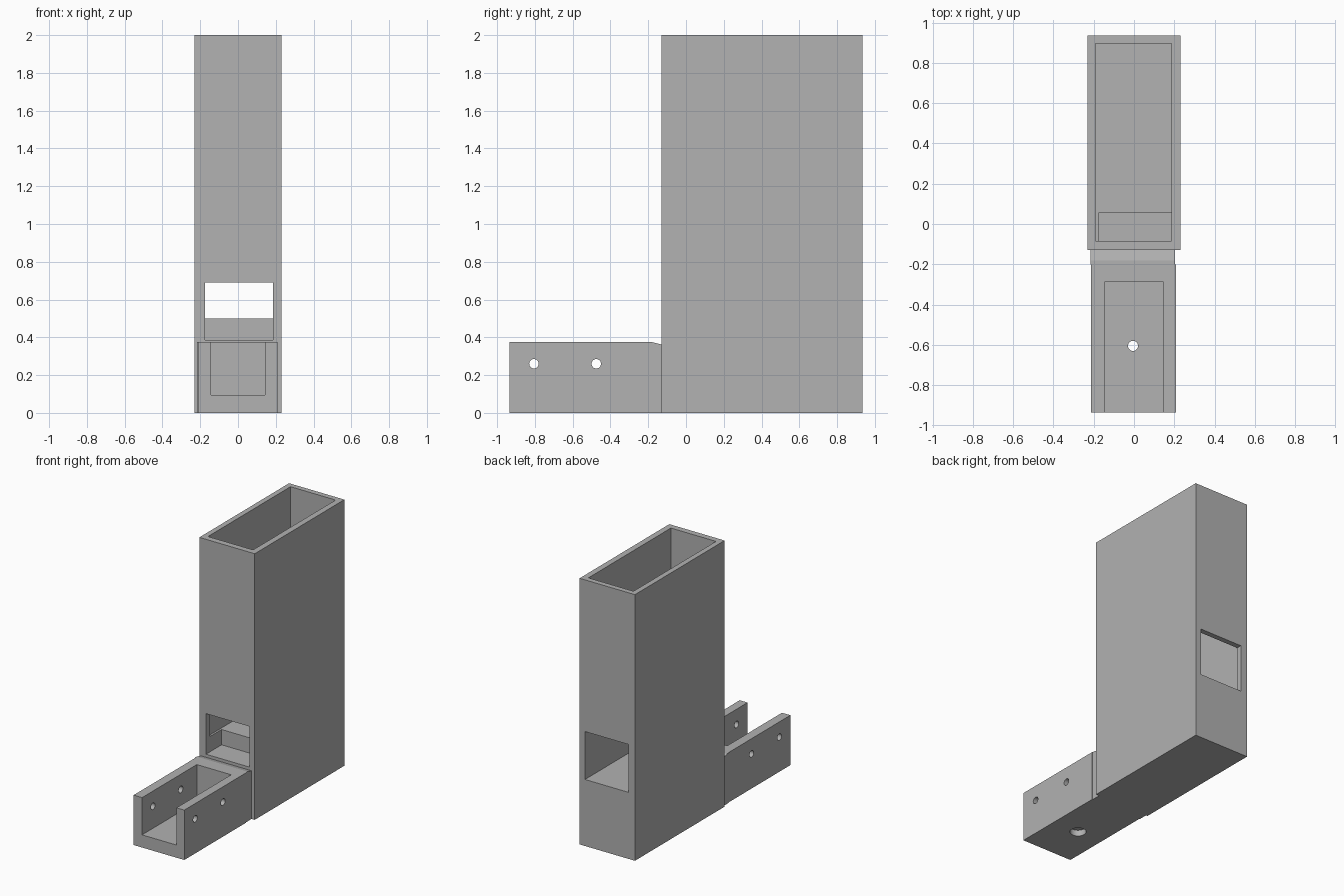
import bpy
import bmesh
from math import radians
from mathutils import Matrix

cube = bpy.data.objects.get("Cube")
if cube:
    bpy.data.objects.remove(cube, do_unlink=True)

grey = bpy.data.materials.new("plain grey")
grey.use_nodes = True
GREY = (0.445, 0.445, 0.445, 1.0)
grey.diffuse_color = GREY
grey.node_tree.nodes["Principled BSDF"].inputs["Base Color"].default_value = GREY


def add_object(name, bm):
    bmesh.ops.recalc_face_normals(bm, faces=bm.faces)
    mesh = bpy.data.meshes.new(name)
    bm.to_mesh(mesh)
    bm.free()
    mesh.materials.append(grey)
    ob = bpy.data.objects.new(name, mesh)
    bpy.context.collection.objects.link(ob)
    return ob


def prism(name, x0, x1, outline):
    """Extrude a (y, z) outline from x0 to x1."""
    bm = bmesh.new()
    face = bm.faces.new([bm.verts.new((x0, y, z)) for y, z in outline])
    ext = bmesh.ops.extrude_face_region(bm, geom=[face])
    verts = [v for v in ext["geom"] if isinstance(v, bmesh.types.BMVert)]
    bmesh.ops.translate(bm, verts=verts, vec=(x1 - x0, 0, 0))
    return add_object(name, bm)


def box(name, x, y, z):
    return prism(name, *x, [(y[0], z[0]), (y[1], z[0]), (y[1], z[1]), (y[0], z[1])])


def rod(name, centre, radius, length, axis="Z"):
    bm = bmesh.new()
    turn = Matrix.Rotation(radians(90), 4, "Y") if axis == "X" else Matrix()
    bmesh.ops.create_cone(bm, cap_ends=True, segments=32, radius1=radius, radius2=radius,
                          depth=length, matrix=Matrix.Translation(centre) @ turn)
    return add_object(name, bm)


def cut(target, cutters):
    """Subtract each cutter, then discard it."""
    bpy.context.view_layer.objects.active = target
    for cutter in cutters:
        cutter.hide_render = True
        mod = target.modifiers.new("cut", "BOOLEAN")
        mod.operation = "DIFFERENCE"
        mod.solver = "EXACT"
        mod.object = cutter
        bpy.ops.object.modifier_apply(modifier=mod.name)
        bpy.data.objects.remove(cutter, do_unlink=True)


# Tall open-topped hopper with a stepped floor and front and back openings
hopper = box("hopper", (-0.23, 0.23), (-0.13, 0.935), (0, 2))
opening = (-0.175, 0.185)
cut(hopper, [
    box("cavity", (-0.19, 0.185), (-0.085, 0.895), (0.5, 2.2)),
    box("front_opening", opening, (-0.3, 0.055), (0.385, 0.69)),
    box("back_opening", opening, (0.8, 1.1), (0.5, 0.86)),
])

# Short neck with a sloping top edge, joining the tray to the hopper
prism("neck", -0.217, 0.204,
      [(-0.2, 0), (-0.13, 0), (-0.13, 0.362), (-0.18, 0.375), (-0.2, 0.375)])

# Front tray with an open channel, cross holes and a counterbored floor hole
tray = box("tray", (-0.213, 0.208), (-0.935, -0.2), (0, 0.375))
cutters = [box("channel", (-0.143, 0.143), (-1.1, -0.285), (0.095, 0.5))]
for y in (-0.805, -0.475):
    cutters.append(rod("cross_hole", (0, y, 0.26), 0.025, 1, "X"))
cutters.append(rod("floor_hole", (-0.005, -0.605, 0.05), 0.025, 0.3))
cutters.append(rod("counterbore", (-0.005, -0.605, 0), 0.056, 0.09))
cut(tray, cutters)

# Smooth the round holes, keep the flat walls crisp
for ob in (hopper, tray):
    bpy.ops.object.select_all(action="DESELECT")
    ob.select_set(True)
    bpy.context.view_layer.objects.active = ob
    bpy.ops.object.shade_smooth_by_angle(angle=radians(30))
